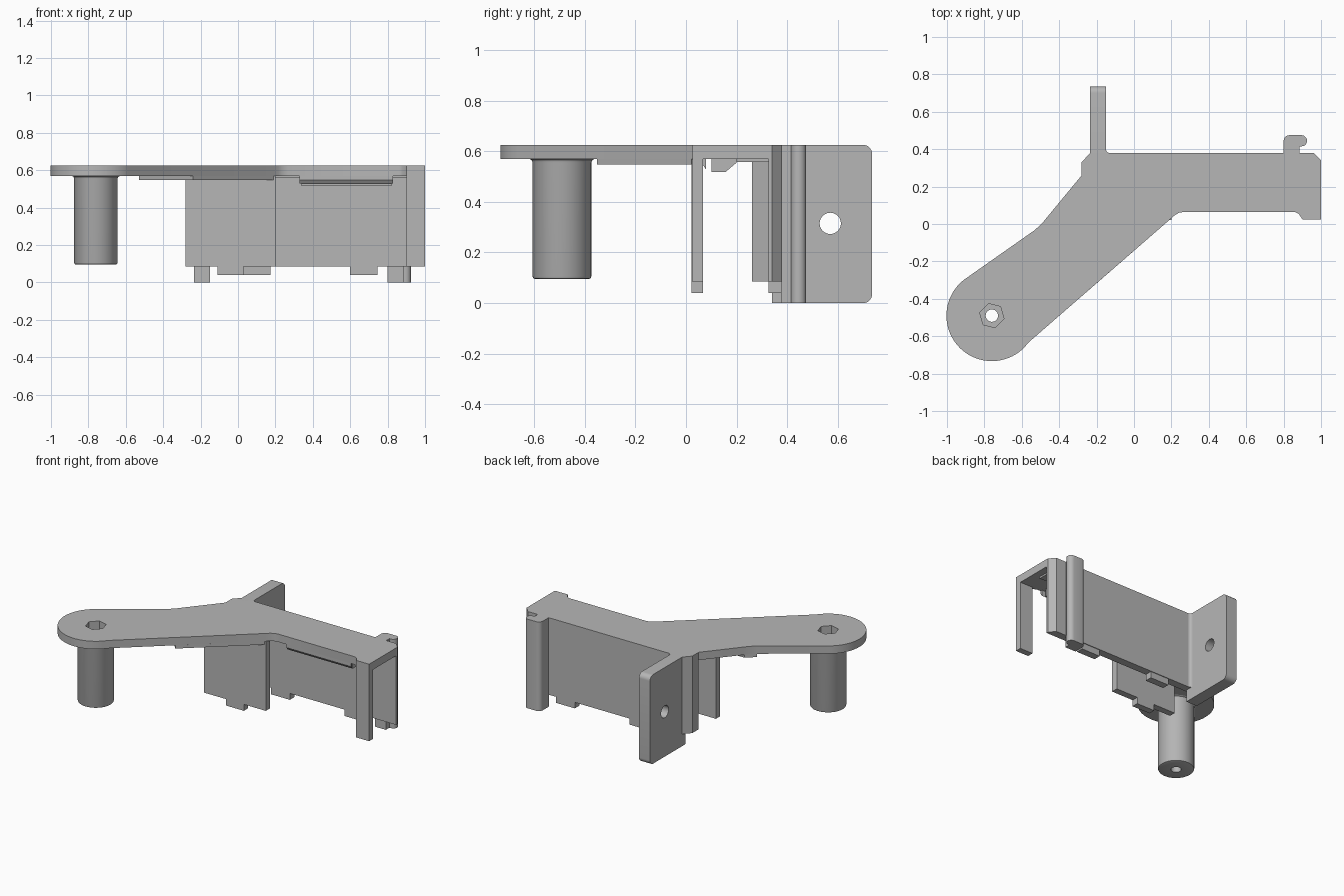
import bpy, bmesh
from math import sin, cos, radians, pi
from mathutils import Vector

cube = bpy.data.objects.get("Cube")
if cube:
    bpy.data.objects.remove(cube, do_unlink=True)

grey = bpy.data.materials.new("matte grey")
grey.use_nodes = True
COLOUR = (0.47, 0.47, 0.47, 1)
grey.diffuse_color = COLOUR
grey.node_tree.nodes["Principled BSDF"].inputs["Base Color"].default_value = COLOUR

TOP, UNDER, WALL_LOW, TAB_LOW = 0.625, 0.57, 0.085, 0.04


def finish(name, bm):
    bmesh.ops.recalc_face_normals(bm, faces=bm.faces)
    mesh = bpy.data.meshes.new(name)
    bm.to_mesh(mesh)
    bm.free()
    mesh.materials.append(grey)
    obj = bpy.data.objects.new(name, mesh)
    bpy.context.collection.objects.link(obj)
    return obj


def prism(name, outline, low, high, axis="z"):
    """Extrude a flat outline along z, or a (y, z) outline along x."""
    bm = bmesh.new()
    if axis == "z":
        pts, step = [(a, b, low) for a, b in outline], (0, 0, high - low)
    else:
        pts, step = [(low, a, b) for a, b in outline], (high - low, 0, 0)
    face = bm.faces.new([bm.verts.new(p) for p in pts])
    new = bmesh.ops.extrude_face_region(bm, geom=[face])["geom"]
    bmesh.ops.translate(bm, vec=step, verts=[v for v in new if isinstance(v, bmesh.types.BMVert)])
    return finish(name, bm)


def box(name, x0, x1, y0, y1, z0, z1):
    return prism(name, [(x0, y0), (x1, y0), (x1, y1), (x0, y1)], z0, z1)


def arc(cx, cy, r, start, end, n):
    angles = [radians(start + (end - start) * i / n) for i in range(n + 1)]
    return [(cx + r * cos(a), cy + r * sin(a)) for a in angles]


def circle(cx, cy, r, n, turn=0):
    return arc(cx, cy, r, turn, turn + 360, n)[:-1]


def lathe(name, profile, cx, cy, steps=48):
    bm = bmesh.new()
    verts = [bm.verts.new((cx + r, cy, z)) for r, z in profile]
    edges = [bm.edges.new(pair) for pair in zip(verts, verts[1:])]
    bmesh.ops.spin(bm, geom=verts + edges, cent=(cx, cy, 0), axis=(0, 0, 1),
                   angle=2 * pi, steps=steps)
    bmesh.ops.remove_doubles(bm, verts=bm.verts, dist=0.0001)
    return finish(name, bm)


def cut(obj, cutter):
    mod = obj.modifiers.new("cut", "BOOLEAN")
    mod.operation, mod.solver, mod.object = "DIFFERENCE", "EXACT", cutter
    bpy.context.view_layer.update()
    bpy.context.view_layer.objects.active = obj
    bpy.ops.object.modifier_apply(modifier=mod.name)


parts = []
px, py = -0.76, -0.49

# Top plate: rounded arm end, slanted arm and straight bar
outline = arc(px, py, 0.243, 128, 315, 40) + [
    (-0.56, -0.63), (0.19, 0.022), (0.215, 0.045), (0.24, 0.06), (0.27, 0.065),
    (0.86, 0.065), (0.88, 0.055), (0.9, 0.025), (1, 0.025), (1, 0.34), (0.96, 0.38),
    (-0.235, 0.38), (-0.28, 0.33), (-0.28, 0.26), (-0.47, 0.03), (-0.49, 0.005),
    (-0.53, -0.032)]
plate = prism("top_plate", outline, UNDER, TOP)

# Thicker underside of the arm
parts.append(prism("arm_thickening", [(-0.24, -0.352), (0.19, 0.022), (-0.47, 0.022),
                                      (-0.53, -0.032)], 0.547, UNDER))

# Hollow post with rounded rims
post = lathe("post", [(0, 0.095), (0.106, 0.095), (0.113, 0.098), (0.116, 0.105),
                      (0.116, 0.555), (0.12, 0.565), (0.13, UNDER), (0, UNDER)], px, py)
hexagon = prism("hex_cutter", circle(px, py, 0.067, 6, -14), 0.42, 0.7)
bore = prism("bore_cutter", circle(px, py, 0.033, 32), 0, 0.7)
cut(plate, hexagon)
cut(post, hexagon)
cut(post, bore)
parts += [plate, post]

# Back wall with chamfered ends, and its tabs
parts.append(prism("back_wall", [(-0.28, 0.26), (-0.235, 0.325), (0.95, 0.325), (1, 0.325),
                                 (1, 0.34), (0.96, 0.38), (-0.235, 0.38), (-0.28, 0.33)],
                   WALL_LOW, UNDER))
for i, x in enumerate((0.03, 0.6)):
    parts.append(box(f"back_tab_{i + 1}", x, x + 0.145, 0.325, 0.375, TAB_LOW, WALL_LOW))

# Front wall, its tab, and the front corner leg
parts.append(box("front_wall", -0.28, 0.2, 0.022, 0.068, WALL_LOW, UNDER))
parts.append(box("front_tab", -0.11, 0.03, 0.022, 0.068, TAB_LOW, WALL_LOW))
parts.append(box("front_leg", 0.9, 1, 0.025, 0.068, WALL_LOW, UNDER))

# Clip under the bar: catch, thin lip and rear pad
parts.append(prism("clip_catch", [(0.1, UNDER), (0.1, 0.517), (0.155, 0.517), (0.2, 0.555),
                                  (0.2, UNDER)], 0.34, 0.82, "x"))
parts.append(prism("clip_lip", [(0.066, UNDER), (0.066, 0.547), (0.078, 0.53),
                                (0.08, UNDER)], 0.33, 0.83, "x"))
parts.append(box("rear_pad", -0.2, 0.95, 0.2, 0.325, 0.558, UNDER))

# Cable hook on the back wall
hook = ([(0.8, 0.375), (0.885, 0.375), (0.885, 0.415)] + arc(0.895, 0.445, 0.03, -90, 90, 10)
        + arc(0.832, 0.443, 0.032, 90, 180, 6))
parts.append(prism("back_hook", hook, 0, TOP))

# Mounting fin with rounded corners and a screw hole
fin = prism("mounting_fin", [(0.34, 0), (0.34, TOP)][:1] + arc(0.7, 0.035, 0.035, -90, 0, 8)
            + arc(0.7, TOP - 0.035, 0.035, 0, 90, 8) + [(0.34, TOP)], -0.235, -0.15, "x")
screw = prism("screw_cutter", circle(0.57, 0.315, 0.042, 32), -0.4, 0, "x")
cut(fin, screw)
parts.append(fin)
parts.append(prism("fin_fillet", [(-0.15, 0.38)] + arc(-0.13, 0.4, 0.02, 270, 180, 6),
                   WALL_LOW, TOP))

for cutter in (hexagon, bore, screw):
    bpy.data.objects.remove(cutter, do_unlink=True)

# Smooth the curved sides, keep edges sharp
bpy.ops.object.select_all(action="DESELECT")
for obj in parts:
    obj.select_set(True)
bpy.context.view_layer.objects.active = parts[0]
bpy.ops.object.shade_smooth_by_angle(angle=radians(30))
